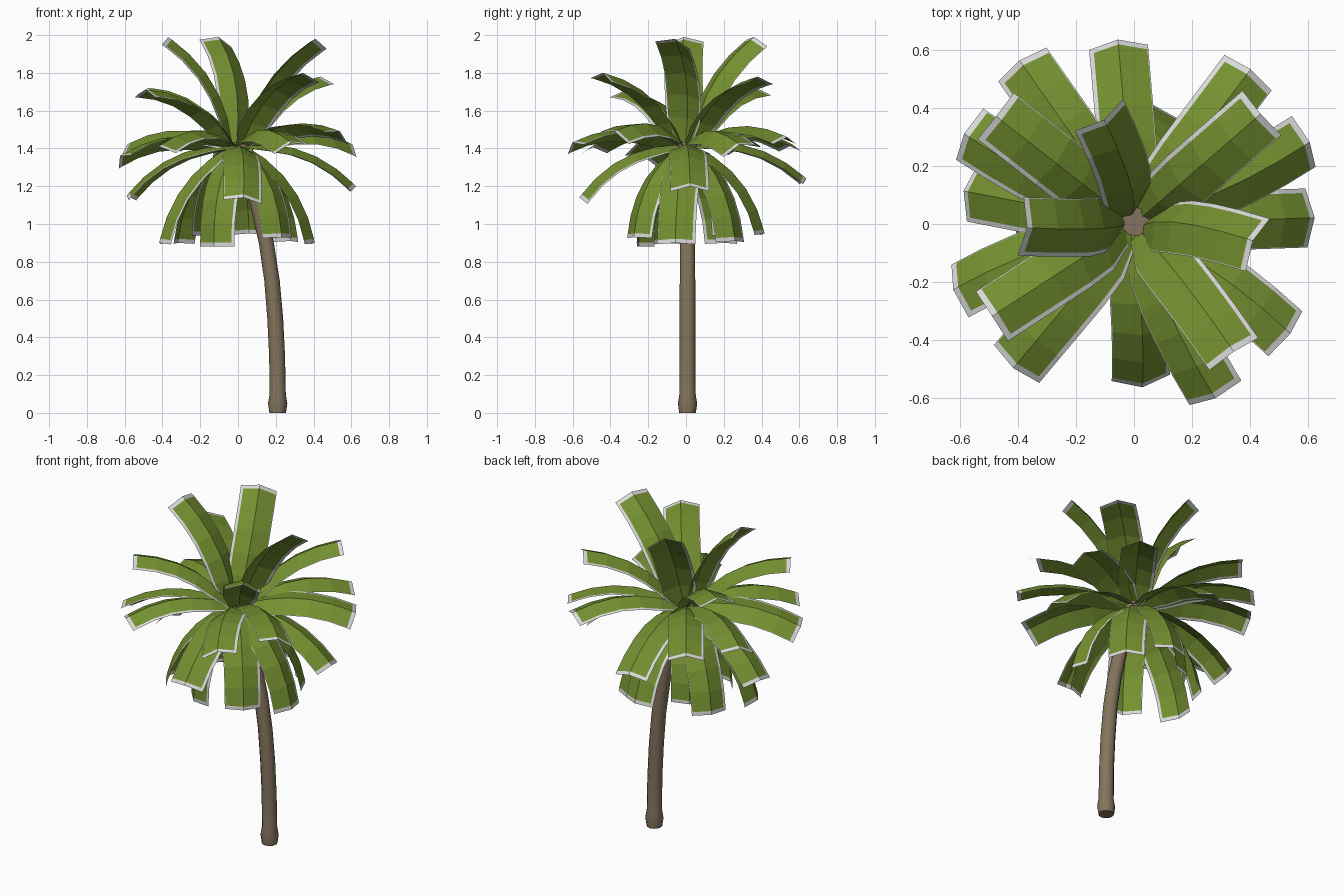
import bpy, math
from mathutils import Vector

cube = bpy.data.objects.get("Cube")
if cube:
    bpy.data.objects.remove(cube, do_unlink=True)


def material(name, rgb):
    m = bpy.data.materials.new(name)
    m.use_nodes = True
    colour = (*rgb, 1)
    m.diffuse_color = colour
    bsdf = next(n for n in m.node_tree.nodes if n.type == 'BSDF_PRINCIPLED')
    bsdf.inputs["Base Color"].default_value = colour
    return m


green = material("leaf green", (0.175, 0.28, 0.03))
grey = material("pale leaf edge", (0.7, 0.7, 0.7))
bark = material("bark brown", (0.23, 0.175, 0.11))


def add_object(name, verts, faces, mats):
    mesh = bpy.data.meshes.new(name)
    mesh.from_pydata(verts, [], faces)
    for m in mats:
        mesh.materials.append(m)
    obj = bpy.data.objects.new(name, mesh)
    bpy.context.collection.objects.link(obj)
    return obj


# Trunk: rings (x, z, radius) along a leaning path
rings = [(0.21, 0, 0.044), (0.21, 0.05, 0.051), (0.21, 0.1, 0.043),
         (0.207, 0.3, 0.042), (0.197, 0.5, 0.042), (0.18, 0.7, 0.041),
         (0.15, 0.9, 0.04), (0.108, 1.08, 0.04), (0.06, 1.25, 0.042),
         (0.005, 1.435, 0.05)]
SIDES = 12
TRUNK_Y = 0.008
verts, faces = [], []
for x, z, r in rings:
    for i in range(SIDES):
        a = math.tau * i / SIDES
        verts.append((x + r * math.cos(a), TRUNK_Y + r * math.sin(a), z))
for k in range(len(rings) - 1):
    for i in range(SIDES):
        j = (i + 1) % SIDES
        faces.append((k * SIDES + i, k * SIDES + j,
                      (k + 1) * SIDES + j, (k + 1) * SIDES + i))
faces.append(tuple(reversed(range(SIDES))))
faces.append(tuple(range(len(verts) - SIDES, len(verts))))
trunk = add_object("trunk", verts, faces, [bark])
bpy.context.view_layer.objects.active = trunk
trunk.select_set(True)
bpy.ops.object.shade_smooth_by_angle(angle=math.radians(50))

CROWN_Z, ROOT = 1.42, 0.03
HALF_WIDTH, FOLD, ARCH = 0.102, 0.04, 0.078
SEGMENTS = 5


def frond(name, azimuth, reach, height, roll=0):
    """Arched, roof-shaped strip with a pale rim; roll tilts its left side up."""
    a, roll = math.radians(azimuth), math.radians(roll)
    out = Vector((math.cos(a), math.sin(a), 0))
    flat = Vector((-math.sin(a), math.cos(a), 0))
    up = Vector((0, 0, 1))
    root = out * ROOT + up * CROWN_Z
    chord = out * (reach - ROOT) + up * height
    length, along = chord.length, chord.normalized()
    rise = along.cross(flat)
    side = flat * math.cos(roll) + rise * math.sin(roll)
    bulge = rise * math.cos(roll) - flat * math.sin(roll)
    steps = [i / SEGMENTS for i in range(SEGMENTS)] + [0.968, 1]
    verts, faces, mats = [], [], []
    for t in steps:
        ridge = root + chord * t + bulge * 4 * ARCH * t * (1 - t)
        normal = (bulge * length - along * 4 * ARCH * (1 - 2 * t)).normalized()
        grow = min(1, 0.45 + 2.4 * t)
        for s in (1, 0.85, 0, -0.965, -1):
            verts.append(ridge + (side * s * HALF_WIDTH
                                  - normal * abs(s) * FOLD) * grow)
    for k in range(len(steps) - 1):
        for c in range(4):
            b = k * 5 + c
            faces.append((b, b + 5, b + 6, b + 1))
            mats.append(1 if c in (0, 3) or k == len(steps) - 2 else 0)
    obj = add_object(name, verts, faces, [green, grey])
    obj.data.polygons.foreach_set("material_index", mats)


# Tiers: (azimuth, reach, tip height above crown, roll) of each frond
tiers = {
    "upright_frond": [(182, 0.37, 0.57, -9), (106, 0.375, 0.57, 20),
                      (352, 0.415, 0.56, -20)],
    "raised_frond": [(41, 0.58, 0.36), (308, 0.56, 0.38, -8),
                     (213, 0.585, 0.29), (142, 0.605, 0.3)],
    "spreading_frond": [(25, 0.67, 0, 18), (53, 0.67, 0.04),
                        (125, 0.69, 0), (152, 0.665, 0, -12),
                        (200, 0.665, -0.06, 20), (230, 0.65, -0.01),
                        (295, 0.665, 0.01, 14), (325, 0.66, 0.07, -18)],
    "drooping_frond": [(2, 0.625, -0.22), (95, 0.64, -0.18),
                       (169, 0.6, -0.27), (273, 0.565, -0.28, -7)],
    "hanging_frond": [(352, 0.41, -0.52), (43, 0.38, -0.51), (82, 0.42, -0.47),
                      (129, 0.3, -0.48), (147, 0.38, -0.52), (194, 0.43, -0.52),
                      (243, 0.28, -0.54), (310, 0.36, -0.49)],
}
for tier, fronds in tiers.items():
    for n, values in enumerate(fronds, 1):
        frond(f"{tier}_{n}", *values)
